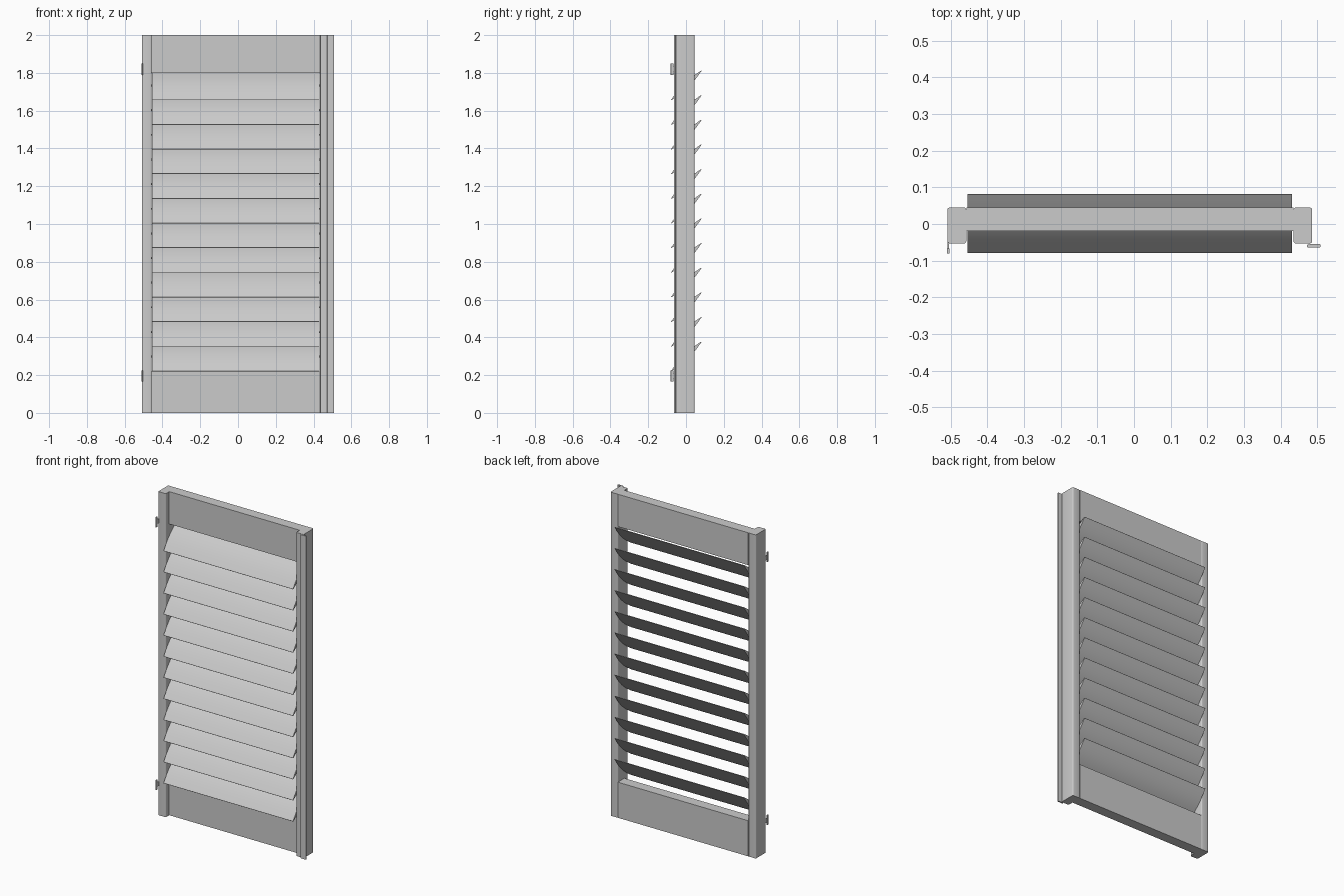
import bpy, bmesh, math
from mathutils import Vector

if "Cube" in bpy.data.objects:
    bpy.data.objects.remove(bpy.data.objects["Cube"])


def finish(name, bm):
    bmesh.ops.recalc_face_normals(bm, faces=bm.faces)
    me = bpy.data.meshes.new(name)
    bm.to_mesh(me)
    bm.free()
    ob = bpy.data.objects.new(name, me)
    bpy.context.collection.objects.link(ob)
    return ob


def smooth(ob, angle=30):
    bpy.ops.object.select_all(action='DESELECT')
    ob.select_set(True)
    bpy.context.view_layer.objects.active = ob
    bpy.ops.object.shade_smooth_by_angle(angle=math.radians(angle))


def box(name, x, y, z, round_vertical=0.0):
    """Box from ranges; optionally round the edges running along z."""
    bm = bmesh.new()
    bmesh.ops.create_cube(bm, size=1)
    for v in bm.verts:
        v.co = Vector([(r[0] + r[1]) / 2 + c * (r[1] - r[0])
                       for r, c in zip((x, y, z), v.co)])
    if round_vertical:
        edges = [e for e in bm.edges
                 if abs(e.verts[0].co.z - e.verts[1].co.z) > 1e-5]
        bmesh.ops.bevel(bm, geom=edges, offset=round_vertical, segments=4,
                        profile=0.5, affect='EDGES')
    ob = finish(name, bm)
    if round_vertical:
        smooth(ob)
    return ob


def extrude_x(name, profile, x0, x1):
    """Extrude a closed (y, z) profile along x."""
    bm = bmesh.new()
    face = bm.faces.new([bm.verts.new((x0, y, z)) for y, z in profile])
    out = bmesh.ops.extrude_face_region(bm, geom=[face])
    moved = [g for g in out['geom'] if isinstance(g, bmesh.types.BMVert)]
    bmesh.ops.translate(bm, verts=moved, vec=(x1 - x0, 0, 0))
    ob = finish(name, bm)
    smooth(ob)
    return ob


LEFT, RIGHT = -0.457, 0.435      # inner faces of the stiles
FRONT, BACK = -0.053, 0.045

# Stiles and the overlapping closing strip
box('left_stile', (-0.509, LEFT), (FRONT, BACK), (0, 2), 0.007)
box('right_stile', (RIGHT, 0.486), (FRONT, BACK), (0, 2), 0.007)
box('closing_strip', (0.472, 0.509), (-0.064, FRONT - 0.002), (0, 2), 0.003)
box('strip_backing', (0.474, 0.479), (-0.056, FRONT + 0.002), (0, 2))

# Top and bottom rails, set towards the back
box('bottom_rail', (LEFT, RIGHT), (-0.019, BACK), (0, 0.22))
box('top_rail', (LEFT, RIGHT), (-0.019, BACK), (1.8, 2))

# Lens-shaped slat profile along the slope
low, high = Vector((-0.078, -0.077)), Vector((0.081, 0.078))
chord = high - low
normal = Vector((-chord.y, chord.x)).normalized()
N, HALF = 12, 0.013
upper = [low + chord * i / N + normal * (0.0015 + HALF * math.sin(math.pi * i / N))
         for i in range(N + 1)]
lower = [low + chord * i / N - normal * (0.0015 + HALF * math.sin(math.pi * i / N))
         for i in range(N, -1, -1)]
profile = upper + lower

# Twelve slats with pivot pins into the stiles
for k in range(12):
    zc = 0.298 + k * 0.1305
    extrude_x(f'slat_{k + 1}', [(p.x, p.y + zc) for p in profile], -0.454, 0.431)
    pin = [(0.005 * math.cos(a * math.pi / 6), zc + 0.005 * math.sin(a * math.pi / 6))
           for a in range(12)]
    extrude_x(f'left_pivot_{k + 1}', pin, LEFT - 0.004, -0.45)
    extrude_x(f'right_pivot_{k + 1}', pin, 0.427, RIGHT + 0.004)

# Hinges: flat knuckle on a short arm, at the outer front edge of the left stile
for label, z in (('lower', 0.195), ('upper', 1.82)):
    box(f'{label}_hinge_knuckle', (-0.510, -0.503), (-0.081, -0.066),
        (z - 0.03, z + 0.03), 0.003)
    box(f'{label}_hinge_arm', (-0.508, -0.505), (-0.070, -0.04),
        (z - 0.014, z + 0.014))
